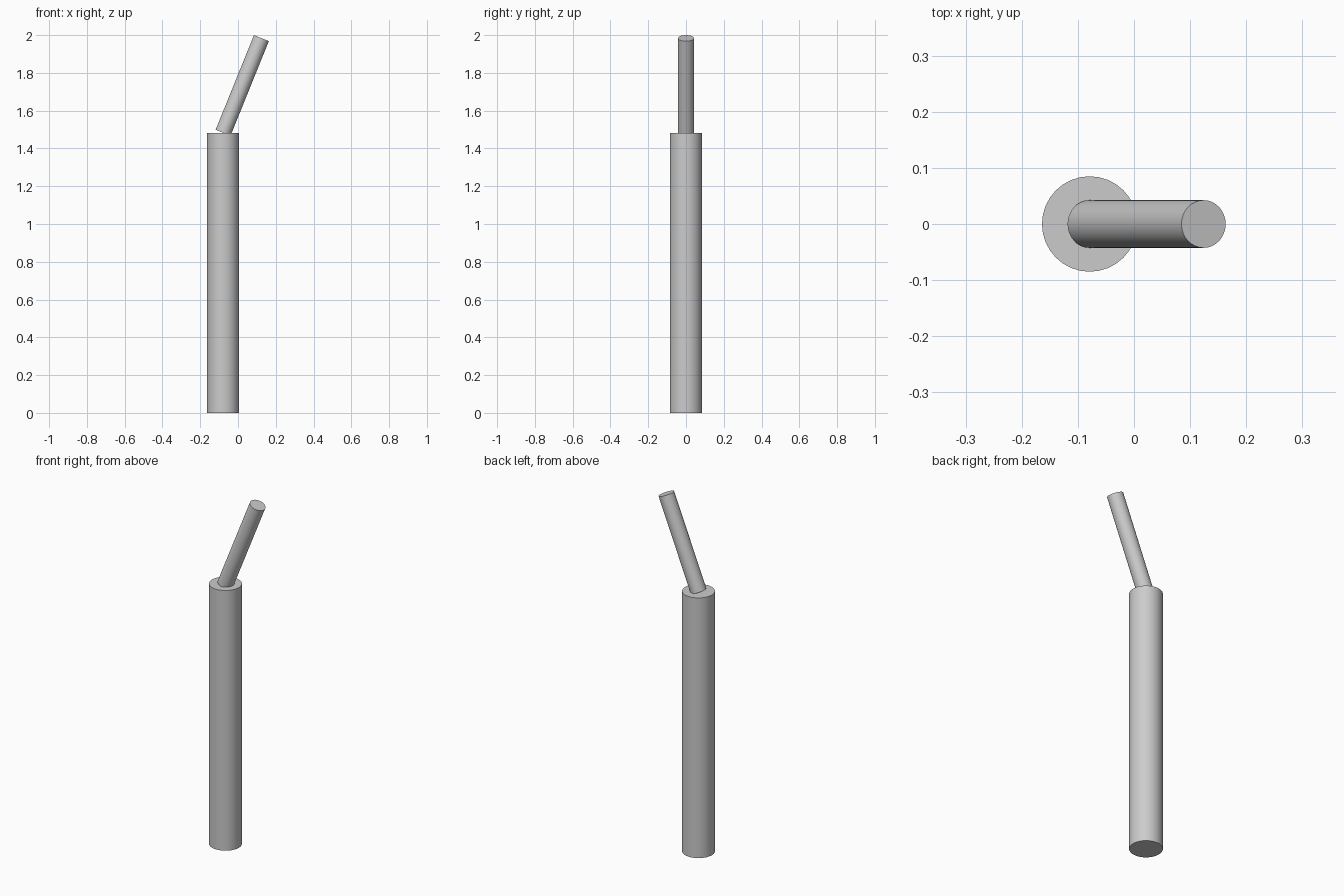
import bpy
import math
from mathutils import Vector

cube = bpy.data.objects.get("Cube")
if cube:
    bpy.data.objects.remove(cube, do_unlink=True)

grey = bpy.data.materials.new("light grey")
grey.use_nodes = True
colour = (0.6, 0.6, 0.6, 1)
grey.diffuse_color = colour
grey.node_tree.nodes["Principled BSDF"].inputs["Base Color"].default_value = colour


def cylinder(name, start, end, radius):
    """Smooth-sided capped cylinder between two points."""
    start, end = Vector(start), Vector(end)
    axis = end - start
    tilt = math.atan2(axis.x, axis.z)
    bpy.ops.mesh.primitive_cylinder_add(
        vertices=32, radius=radius, depth=axis.length,
        location=(start + end) / 2, rotation=(0, tilt, 0))
    obj = bpy.context.object
    obj.name = name
    obj.data.materials.append(grey)
    bpy.ops.object.shade_smooth_by_angle(angle=math.radians(30))
    return obj


# Thick upright post
cylinder("post", (-0.079, 0, 0), (-0.079, 0, 1.483), 0.085)

# Thin leaning rod, its lower end half sunk into the post top
cylinder("leaning_rod", (-0.079, 0, 1.483), (0.124, 0, 1.984), 0.0425)
